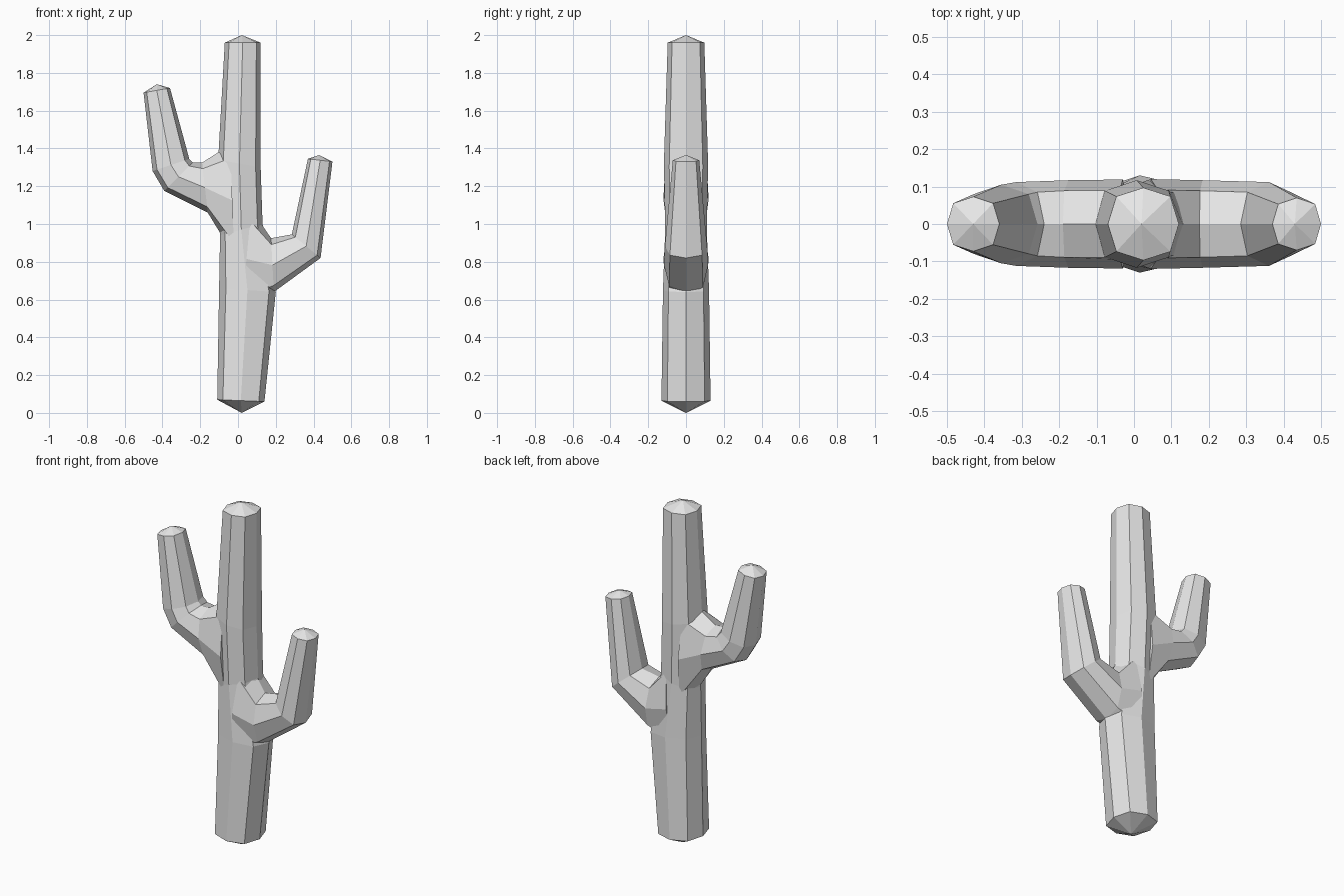
import bpy
import bmesh
from mathutils import Vector

cube = bpy.data.objects.get("Cube")
if cube:
    bpy.data.objects.remove(cube, do_unlink=True)

grey = bpy.data.materials.new("plain_grey")
grey.use_nodes = True
grey.diffuse_color = (0.8, 0.8, 0.8, 1)
grey.node_tree.nodes["Principled BSDF"].inputs["Base Color"].default_value = (0.8, 0.8, 0.8, 1)

# Unit octagon: full reach at the mid points, slightly pulled in at the corners
K = 0.76
OCTAGON = [(1, 0), (K, K), (0, 1), (-K, K), (-1, 0), (-K, -K), (0, -1), (K, -K)]


def limb(name, sections, start=None, end=None):
    """Loft octagons; each section is two outline points (x, z) and a half depth."""
    bm = bmesh.new()
    rings = []
    for a, b, depth in sections:
        a, b = Vector((a[0], 0, a[1])), Vector((b[0], 0, b[1]))
        mid, half = (a + b) / 2, (b - a) / 2
        rings.append([bm.verts.new(mid + half * u + Vector((0, depth * v, 0)))
                      for u, v in OCTAGON])
    for low, high in zip(rings, rings[1:]):
        for i in range(8):
            j = (i + 1) % 8
            bm.faces.new((low[i], low[j], high[j], high[i]))
    # Pointed or flat ends
    for ring, tip in ((rings[0], start), (rings[-1], end)):
        if tip:
            peak = bm.verts.new((tip[0], 0, tip[1]))
            for i in range(8):
                bm.faces.new((ring[i], ring[(i + 1) % 8], peak))
        else:
            bm.faces.new(ring)
    bmesh.ops.recalc_face_normals(bm, faces=bm.faces)
    mesh = bpy.data.meshes.new(name)
    bm.to_mesh(mesh)
    bm.free()
    mesh.materials.append(grey)
    obj = bpy.data.objects.new(name, mesh)
    bpy.context.collection.objects.link(obj)
    return obj


# Upright trunk, pinched between the two branches
trunk = limb("branched_trunk", [
    ((-0.11, 0.07), (0.14, 0.06), 0.13),
    ((-0.10, 0.66), (0.20, 0.64), 0.122),
    ((-0.095, 0.94), (0.13, 1.0), 0.11),
    ((-0.105, 1.34), (0.12, 1.30), 0.117),
    ((-0.07, 1.96), (0.12, 1.96), 0.097),
], start=(0.02, 0), end=(0.02, 2.0))

# Lower branch
left_arm = limb("left_arm", [
    ((0.07, 1.08), (0.02, 0.55), 0.12),
    ((0.175, 0.925), (0.19, 0.64), 0.117),
    ((0.285, 0.945), (0.437, 0.82), 0.112),
    ((0.37, 1.345), (0.5, 1.33), 0.07),
], end=(0.43, 1.365))

# Upper branch
right_arm = limb("right_arm", [
    ((-0.04, 1.42), (-0.02, 0.83), 0.119),
    ((-0.19, 1.325), (-0.16, 1.06), 0.117),
    ((-0.24, 1.325), (-0.39, 1.175), 0.112),
    ((-0.258, 1.345), (-0.452, 1.28), 0.105),
    ((-0.36, 1.72), (-0.5, 1.695), 0.073),
], end=(-0.43, 1.74))

# Fuse the branches into the trunk
bpy.context.view_layer.objects.active = trunk
for arm in (left_arm, right_arm):
    union = trunk.modifiers.new("join_" + arm.name, 'BOOLEAN')
    union.operation = 'UNION'
    union.solver = 'EXACT'
    union.object = arm
    bpy.ops.object.modifier_apply(modifier=union.name)
    bpy.data.objects.remove(arm, do_unlink=True)
